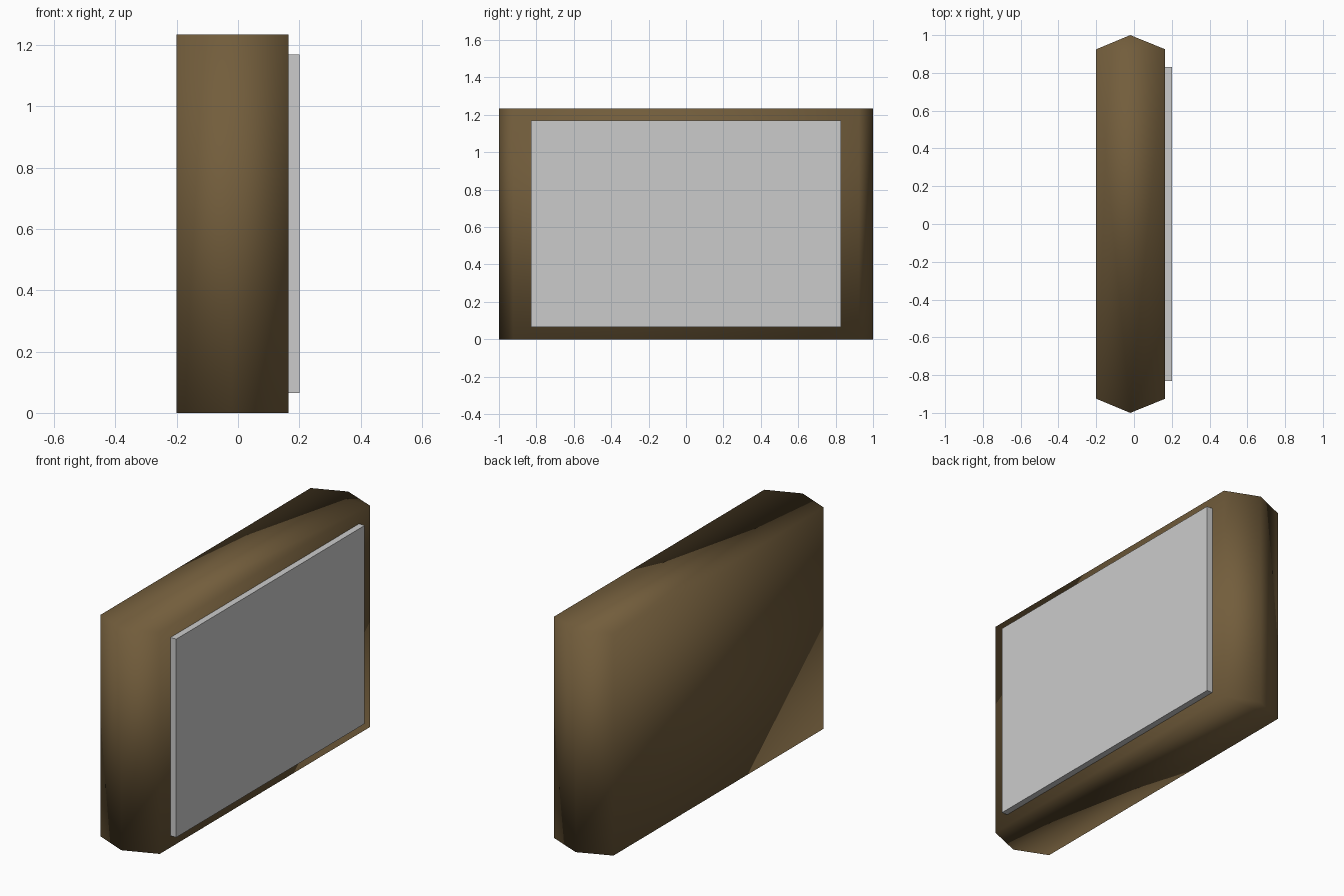
import bpy, bmesh

if "Cube" in bpy.data.objects:
    bpy.data.objects.remove(bpy.data.objects["Cube"])


def prism(name, outline, z0, z1, smooth=False):
    """Extrude a flat xy outline upward from z0 to z1."""
    bm = bmesh.new()
    base = bm.faces.new([bm.verts.new((x, y, z0)) for x, y in outline])
    top = bmesh.ops.extrude_face_region(bm, geom=[base], use_keep_orig=True)["geom"]
    verts = [g for g in top if isinstance(g, bmesh.types.BMVert)]
    bmesh.ops.translate(bm, verts=verts, vec=(0, 0, z1 - z0))
    bmesh.ops.recalc_face_normals(bm, faces=bm.faces[:])
    for f in bm.faces:
        f.smooth = smooth
    mesh = bpy.data.meshes.new(name)
    bm.to_mesh(mesh)
    bm.free()
    obj = bpy.data.objects.new(name, mesh)
    bpy.context.collection.objects.link(obj)
    return obj


# Cabinet: six-sided case with pointed ends, softly shaded
back, ridge, front = -0.2, -0.02, 0.165
cabinet = prism("cabinet", [(back, -0.925), (ridge, -1), (front, -0.925),
                            (front, 0.925), (ridge, 1), (back, 0.925)],
                0, 1.235, smooth=True)
wood = bpy.data.materials.new("brown_wood")
wood.diffuse_color = (0.17, 0.11, 0.045, 1)
wood.use_nodes = True
wood.node_tree.nodes["Principled BSDF"].inputs["Base Color"].default_value = wood.diffuse_color
cabinet.data.materials.append(wood)

# Panel: thin grey slab on the +x face
prism("front_panel", [(front, -0.83), (0.2, -0.83), (0.2, 0.83), (front, 0.83)],
      0.065, 1.17)
